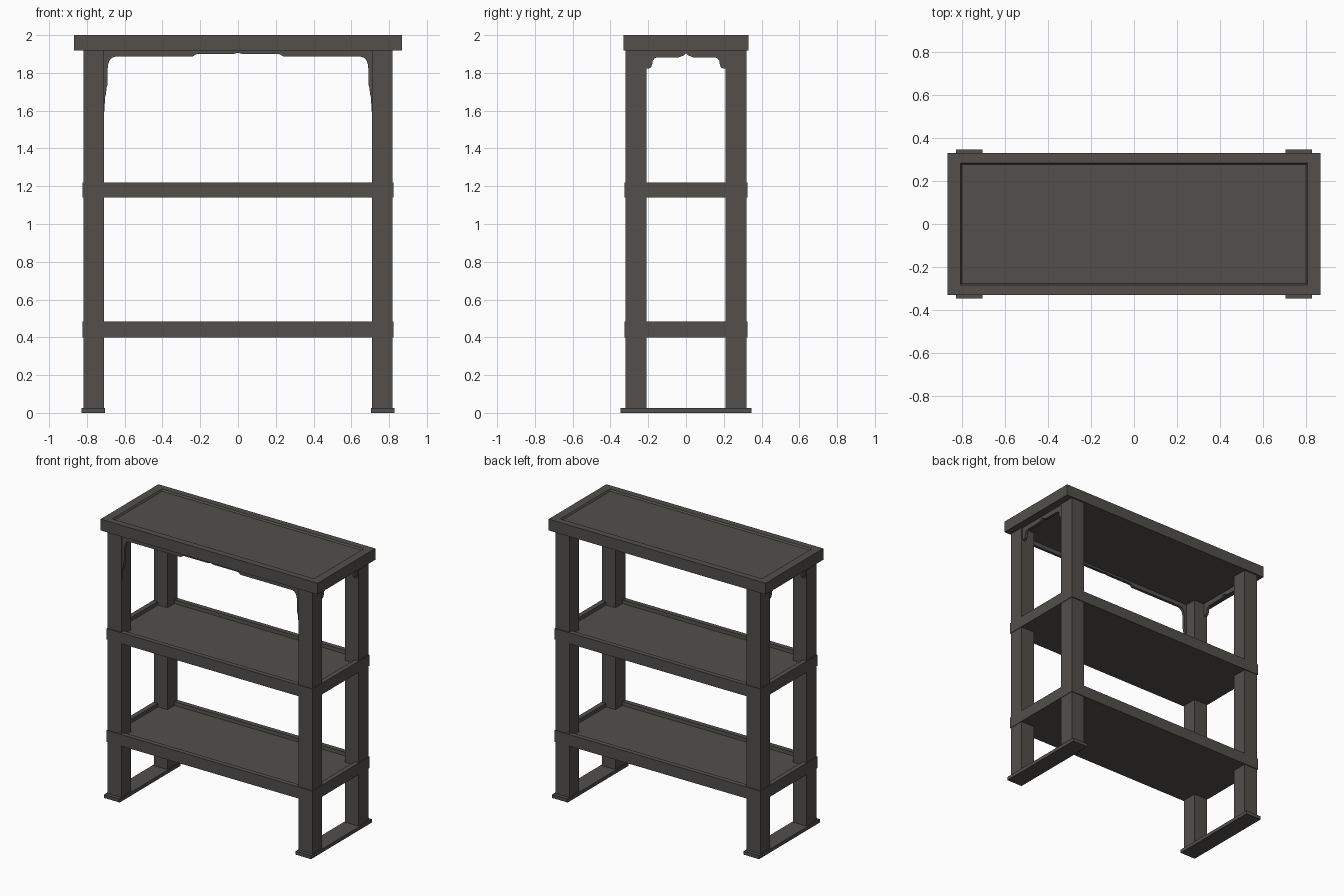
import bpy, bmesh
from mathutils import Vector

if "Cube" in bpy.data.objects:
    bpy.data.objects.remove(bpy.data.objects["Cube"])

mat = bpy.data.materials.new("dark_wood")
mat.diffuse_color = (0.085, 0.078, 0.07, 1)
mat.use_nodes = True
mat.node_tree.nodes["Principled BSDF"].inputs["Base Color"].default_value = mat.diffuse_color


def finish(name, bm):
    bmesh.ops.recalc_face_normals(bm, faces=bm.faces)
    me = bpy.data.meshes.new(name)
    bm.to_mesh(me)
    bm.free()
    me.materials.append(mat)
    ob = bpy.data.objects.new(name, me)
    bpy.context.collection.objects.link(ob)
    return ob


def box(name, lo, hi):
    lo, hi = Vector(lo), Vector(hi)
    bm = bmesh.new()
    bmesh.ops.create_cube(bm, size=1)
    for v in bm.verts:
        v.co = (lo + hi) / 2 + v.co * (hi - lo)
    return finish(name, bm)


def tray(name, hx, hy, z0, z1, rim_x, rim_y, depth, slope=0.008):
    """Board with a raised rim, built from stacked rectangular loops."""
    rings = [(hx, hy, z0), (hx, hy, z1), (hx - rim_x, hy - rim_y, z1),
             (hx - rim_x - slope, hy - rim_y - slope, z1 - depth)]
    bm = bmesh.new()
    loops = [[bm.verts.new((sx * x, sy * y, z))
              for sx, sy in ((-1, -1), (1, -1), (1, 1), (-1, 1))] for x, y, z in rings]
    for a, b in zip(loops, loops[1:]):
        for i in range(4):
            j = (i + 1) % 4
            bm.faces.new((a[i], a[j], b[j], b[i]))
    bm.faces.new(loops[0])
    bm.faces.new(loops[-1])
    return finish(name, bm)


def apron(name, half, top, place, thickness):
    """Carved apron: left half of the lower outline is mirrored about the centre."""
    lower = half + [(-u, z) for u, z in reversed(half[:-1])]
    bm = bmesh.new()
    rows = [[(bm.verts.new(place(u, z, t)), bm.verts.new(place(u, top, t)))
             for u, z in lower] for t in (0, thickness)]
    f, b = rows
    for i in range(len(lower) - 1):
        for r in rows:
            bm.faces.new((r[i][0], r[i + 1][0], r[i + 1][1], r[i][1]))
        for k in (0, 1):
            bm.faces.new((f[i][k], f[i + 1][k], b[i + 1][k], b[i][k]))
    for e in (0, -1):
        bm.faces.new((f[e][0], f[e][1], b[e][1], b[e][0]))
    return finish(name, bm)


# Top and shelves
tray("table_top", 0.868, 0.33, 1.918, 2.0, 0.06, 0.046, 0.012)
tray("upper_shelf", 0.823, 0.326, 1.14, 1.22, 0.035, 0.035, 0.025, 0.002)
tray("lower_shelf", 0.823, 0.326, 0.4, 0.483, 0.035, 0.035, 0.025, 0.002)

# Legs and foot rails
for sx, side in ((-1, "left"), (1, "right")):
    xs = sorted((sx * 0.71, sx * 0.819))
    for sy, end in ((-1, "front"), (1, "back")):
        ys = sorted((sy * 0.208, sy * 0.32))
        box(f"{end}_{side}_leg", (xs[0], ys[0], 0.02), (xs[1], ys[1], 1.92))
    fx = sorted((sx * 0.704, sx * 0.828))
    box(f"{side}_foot_rail", (fx[0], -0.347, 0), (fx[1], 0.347, 0.025))

# Front apron with long side brackets
front = [(-0.715, 1.595), (-0.706, 1.597), (-0.705, 1.67), (-0.698, 1.69), (-0.697, 1.72),
         (-0.692, 1.735), (-0.69, 1.82), (-0.688, 1.845), (-0.68, 1.868), (-0.668, 1.88),
         (-0.65, 1.886), (-0.24, 1.886), (-0.225, 1.897), (-0.21, 1.901), (-0.02, 1.901),
         (0, 1.907)]
apron("front_apron", front, 1.92, lambda u, z, t: (u, -0.312 + t, z), 0.02)

# Side aprons
sides = [(-0.212, 1.823), (-0.195, 1.823), (-0.184, 1.83), (-0.179, 1.845), (-0.177, 1.865),
         (-0.168, 1.875), (-0.155, 1.882), (-0.04, 1.882), (-0.02, 1.889), (-0.008, 1.895),
         (0, 1.903)]
for sx, side in ((-1, "left"), (1, "right")):
    apron(f"{side}_apron", sides, 1.92, lambda u, z, t: (sx * (0.812 - t), u, z), 0.02)
